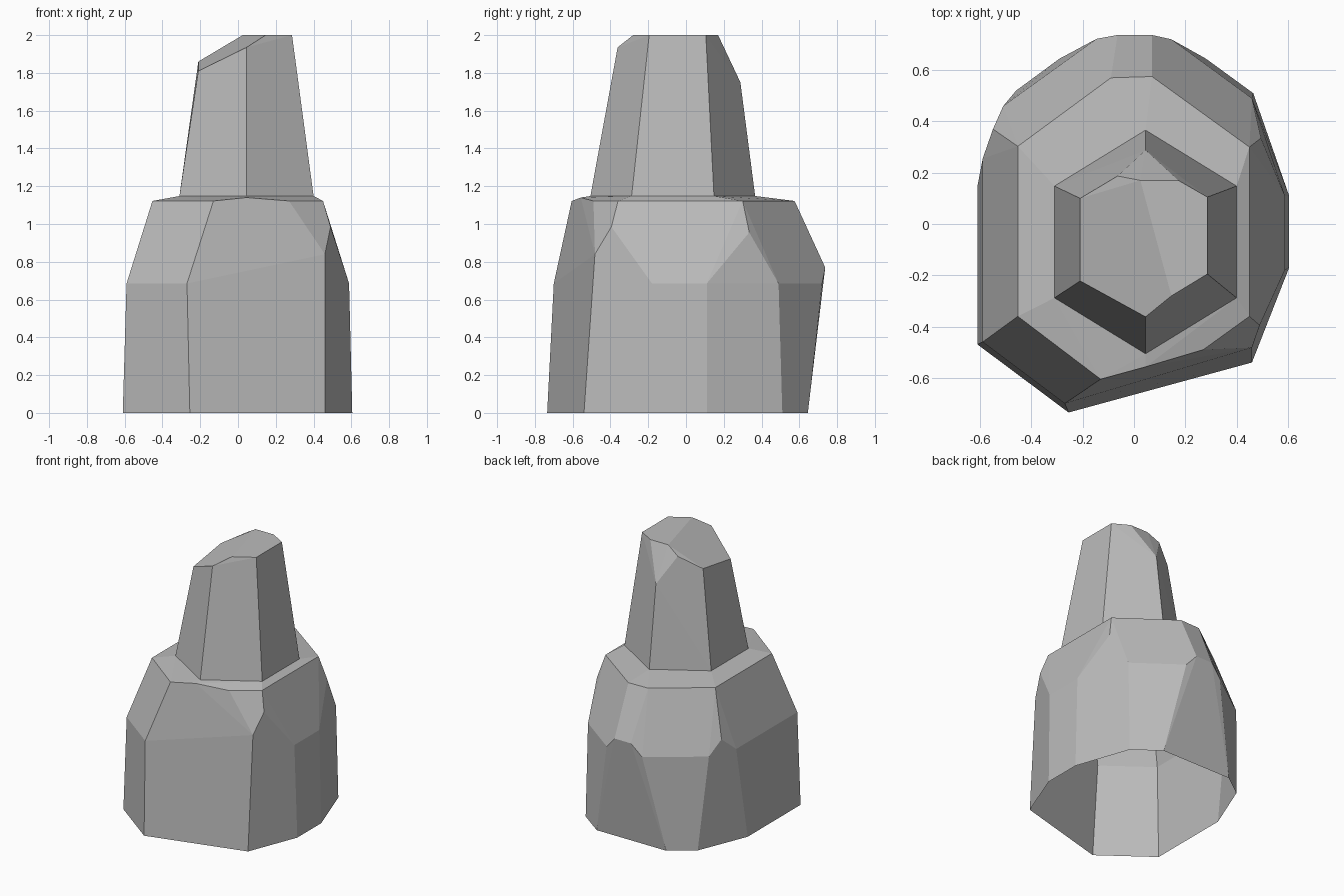
import bpy
import bmesh
from math import cos, sin, radians

cube = bpy.data.objects.get("Cube")
if cube:
    bpy.data.objects.remove(cube, do_unlink=True)

# One plain stone colour
STONE_SHADE = 0.5
stone = bpy.data.materials.new("stone_grey")
stone.use_nodes = True
colour = (STONE_SHADE, STONE_SHADE, STONE_SHADE, 1)
stone.diffuse_color = colour
stone.node_tree.nodes["Principled BSDF"].inputs["Base Color"].default_value = colour


def level(height, *outline):
    """Lift a plan outline to one height."""
    return [(x, y, height) for x, y in outline]


def chiselled_block(name, points, open_heights):
    """Wrap a faceted convex block round the points, leaving it open
    at the given horizontal levels."""
    mesh_builder = bmesh.new()
    for point in points:
        mesh_builder.verts.new(point)
    bmesh.ops.convex_hull(mesh_builder, input=mesh_builder.verts[:])

    # Remove points that ended up inside the block
    loose = [v for v in mesh_builder.verts if not v.link_faces]
    bmesh.ops.delete(mesh_builder, geom=loose, context='VERTS')

    # Remove the hidden caps
    def is_cap(face):
        return any(all(abs(v.co.z - height) < 1e-4 for v in face.verts)
                   for height in open_heights)

    caps = [face for face in mesh_builder.faces if is_cap(face)]
    bmesh.ops.delete(mesh_builder, geom=caps, context='FACES')

    # Merge triangles that lie in the same facet
    bmesh.ops.dissolve_limit(mesh_builder, angle_limit=radians(2),
                             use_dissolve_boundaries=False,
                             verts=mesh_builder.verts[:],
                             edges=mesh_builder.edges[:])
    bmesh.ops.recalc_face_normals(mesh_builder, faces=mesh_builder.faces[:])

    mesh = bpy.data.meshes.new(name)
    mesh_builder.to_mesh(mesh)
    mesh_builder.free()
    mesh.materials.append(stone)
    block = bpy.data.objects.new(name, mesh)
    bpy.context.collection.objects.link(block)
    return block


# Six-sided foot of the spire, shared by both blocks
FLOOR = 0
COLLAR = 1.148
spire_foot = []
for side in range(6):
    angle = radians(30 + 60 * side)
    spire_foot.append((0.045 + 0.41 * cos(angle),
                       -0.07 + 0.436 * sin(angle), COLLAR))

# Wide base: floor outline, belt, chipped corners, shoulder
floor_outline = level(
    FLOOR, (-.61, .15), (-.61, -.47), (-.255, -.735), (.46, -.54), (.605, -.17),
    (.605, .11), (.465, .51), (.28, .645), (-.29, .645), (-.46, .52))
belt = level(
    .685, (-.59, .255), (-.59, -.46), (-.27, -.7), (.588, -.18), (.588, .11),
    (.46, .49), (.146, .72), (-.146, .722), (-.51, .46))
chipped_corners = [(.46, -.482, .84), (.49, -.395, .985),
                   (.495, .335, .955), (-.55, .37, .79)]
back_ridge = level(.77, (.07, .737), (-.064, .737))
shoulder = level(
    1.122, (-.453, -.36), (-.13, -.605), (.27, -.49), (.45, -.36),
    (.45, .3), (.07, .575), (-.09, .57), (-.453, .303))
front_lip = [(.045, -.557, 1.14)]
chiselled_block(
    "rock_base",
    floor_outline + belt + chipped_corners + back_ridge + shoulder
    + front_lip + spire_foot,
    open_heights=(FLOOR, COLLAR))

# Tapering spire with a flat top and a sloping broken corner
flat_top = level(2, (.286, -.195), (.286, .105), (.173, .17),
                 (.025, .17), (.146, -.28))
broken_edge = [(.045, -.362, 1.935), (-.21, -.222, 1.81), (-.21, .1, 1.86),
               (-.064, .187, 1.945), (.045, .288, 1.75)]
chiselled_block("rock_spire", spire_foot + flat_top + broken_edge,
                open_heights=(COLLAR,))
